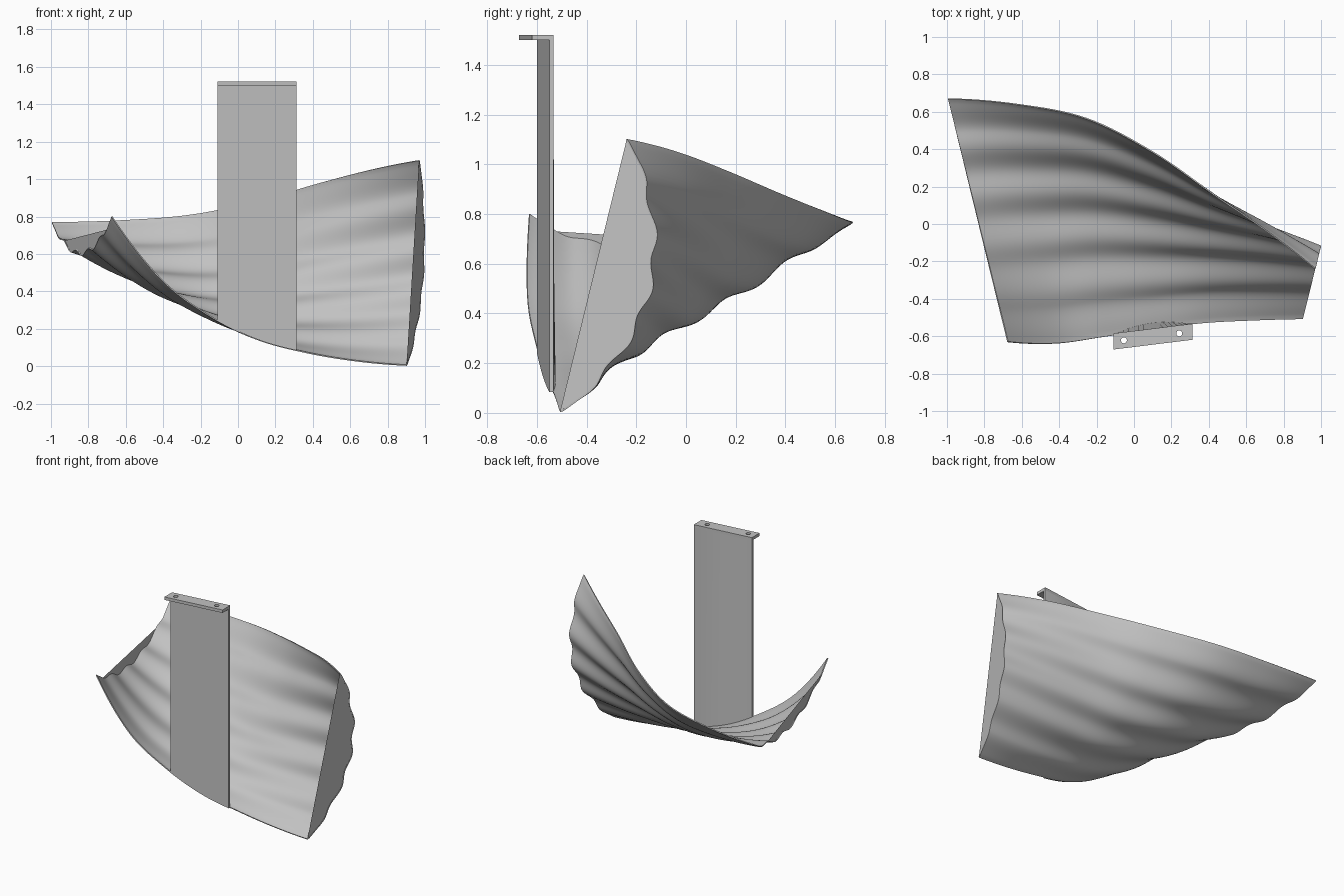
import bpy, bmesh, math

if "Cube" in bpy.data.objects:
    bpy.data.objects.remove(bpy.data.objects["Cube"])

grey = bpy.data.materials.new("mid grey")
grey.diffuse_color = (0.54, 0.54, 0.54, 1)
grey.use_nodes = True
grey.node_tree.nodes["Principled BSDF"].inputs["Base Color"].default_value = grey.diffuse_color


def make(name, verts, faces, thickness=0.0, angle=40):
    """Mesh object with optional thickness and smooth shading."""
    bm = bmesh.new()
    vs = [bm.verts.new(v) for v in verts]
    for f in faces:
        bm.faces.new([vs[i] for i in f])
    bmesh.ops.recalc_face_normals(bm, faces=bm.faces[:])
    me = bpy.data.meshes.new(name)
    bm.to_mesh(me)
    bm.free()
    ob = bpy.data.objects.new(name, me)
    bpy.context.collection.objects.link(ob)
    me.materials.append(grey)
    bpy.ops.object.select_all(action='DESELECT')
    ob.select_set(True)
    bpy.context.view_layer.objects.active = ob
    if thickness:
        mod = ob.modifiers.new("thickness", 'SOLIDIFY')
        mod.thickness = thickness
        mod.offset = 0
        bpy.ops.object.modifier_apply(modifier=mod.name)
    bpy.ops.object.shade_smooth_by_angle(angle=math.radians(angle))
    return ob


def spline(vals, s):
    """Smooth curve through evenly spaced values, s from 0 to 1."""
    n = len(vals) - 1
    i = min(int(s * n), n - 1)
    f = s * n - i
    p1, p2 = vals[i], vals[i + 1]
    p0 = vals[i - 1] if i > 0 else 3 * p1 - 3 * p2 + vals[i + 2]
    p3 = vals[i + 2] if i + 2 <= n else 3 * p2 - 3 * p1 + p0
    return 0.5 * (2 * p1 + (p2 - p0) * f + (2 * p0 - 5 * p1 + 4 * p2 - p3) * f * f
                  + (3 * p1 - p0 - 3 * p2 + p3) * f ** 3)


# Guide rails of the twisted sheet, left to right
FRONT_Y = [-.63, -.638, -.603, -.565, -.53, -.515, -.507]
FRONT_Z = [.80, .47, .275, .145, .073, .028, .005]
BACK_Y = [.67, .64, .565, .385, .16, -.04, -.24]
BACK_Z = [.768, .778, .808, .88, .975, 1.05, 1.10]
BULGE = [.178, .17, .165, .17, .185, .207, .23]
CX, CY = 0.094, -3.755            # point where all the section planes meet


def sheet_point(s, t):
    """Point on the sheet: s along its length, t from front rail to back rail."""
    y0, z0 = spline(FRONT_Y, s), spline(FRONT_Z, s)
    y1, z1 = spline(BACK_Y, s), spline(BACK_Z, s)
    dy, dz = y1 - y0, z1 - z0
    length = math.hypot(dy, dz)
    arch = max(math.sin(math.pi * t), 0)
    off = spline(BULGE, s) * arch ** 0.8 - 0.013 * math.cos(10 * math.pi * t) * min(1, 2.5 * arch)
    y = y0 + dy * t + off * dz / length
    z = z0 + dz * t - off * dy / length
    u = -0.246 + 0.495 * s
    return (CX + u * (y - CY), y, max(z, 0.004))


# Corrugated sheet
NS, NT = 48, 100
verts = [sheet_point(i / NS, j / NT) for i in range(NS + 1) for j in range(NT + 1)]
W = NT + 1
faces = [(i * W + j, i * W + j + 1, (i + 1) * W + j + 1, (i + 1) * W + j)
         for i in range(NS) for j in range(NT)]
make("corrugated_sheet", verts, faces, 0.007, 50)

# Flat end walls filling the hollow of the end sections
for name, s, lo, hi in (("right_end_wall", 0.999, 0, NT), ("left_end_wall", 0.001, 8, 80)):
    ring = [sheet_point(s, j / NT) for j in range(lo, hi + 1)]
    make(name, ring, [range(len(ring))])

# Upright plate: flat front, back bowing out towards the foot, foot on the front rail
X0, X1, N = -0.109, 0.312, 16
verts, faces = [], []
for i in range(N + 1):
    f = i / N
    x = X0 + (X1 - X0) * f
    front = -0.60 + 0.05 * f
    back = -0.585 + 0.052 * f
    bow = 0.03 * math.sin(math.pi * f)
    foot = spline(FRONT_Z, ((x - CX) / 3.19 + 0.246) / 0.495)
    verts += [(x, front, foot), (x, back + bow, foot), (x, back, 1.5), (x, front, 1.5)]
for i in range(N):
    a, b = 4 * i, 4 * i + 4
    faces += [(a + k, a + (k + 1) % 4, b + (k + 1) % 4, b + k) for k in range(4)]
faces += [(0, 1, 2, 3), tuple(4 * N + k for k in range(4))]
make("upright_plate", verts, faces)

# Mounting flange on top of the plate
outline = [(X0, -0.671), (X1, -0.619), (X1, -0.533), (X0, -0.585)]
verts = [(x, y, z) for z in (1.50, 1.521) for x, y in outline]
faces = [(0, 1, 2, 3), (4, 5, 6, 7)] + [(k, (k + 1) % 4, 4 + (k + 1) % 4, 4 + k) for k in range(4)]
flange = make("mounting_flange", verts, faces)

# Bolt holes
for i, (x, y) in enumerate(((-0.054, -0.622), (0.242, -0.585))):
    bpy.ops.mesh.primitive_cylinder_add(vertices=24, radius=0.016, depth=0.1, location=(x, y, 1.51))
    cutter = bpy.context.object
    cutter.name = f"hole_cutter_{i + 1}"
    cutter.hide_render = True
    cutter.display_type = 'WIRE'
    mod = flange.modifiers.new("hole", 'BOOLEAN')
    mod.operation = 'DIFFERENCE'
    mod.object = cutter
